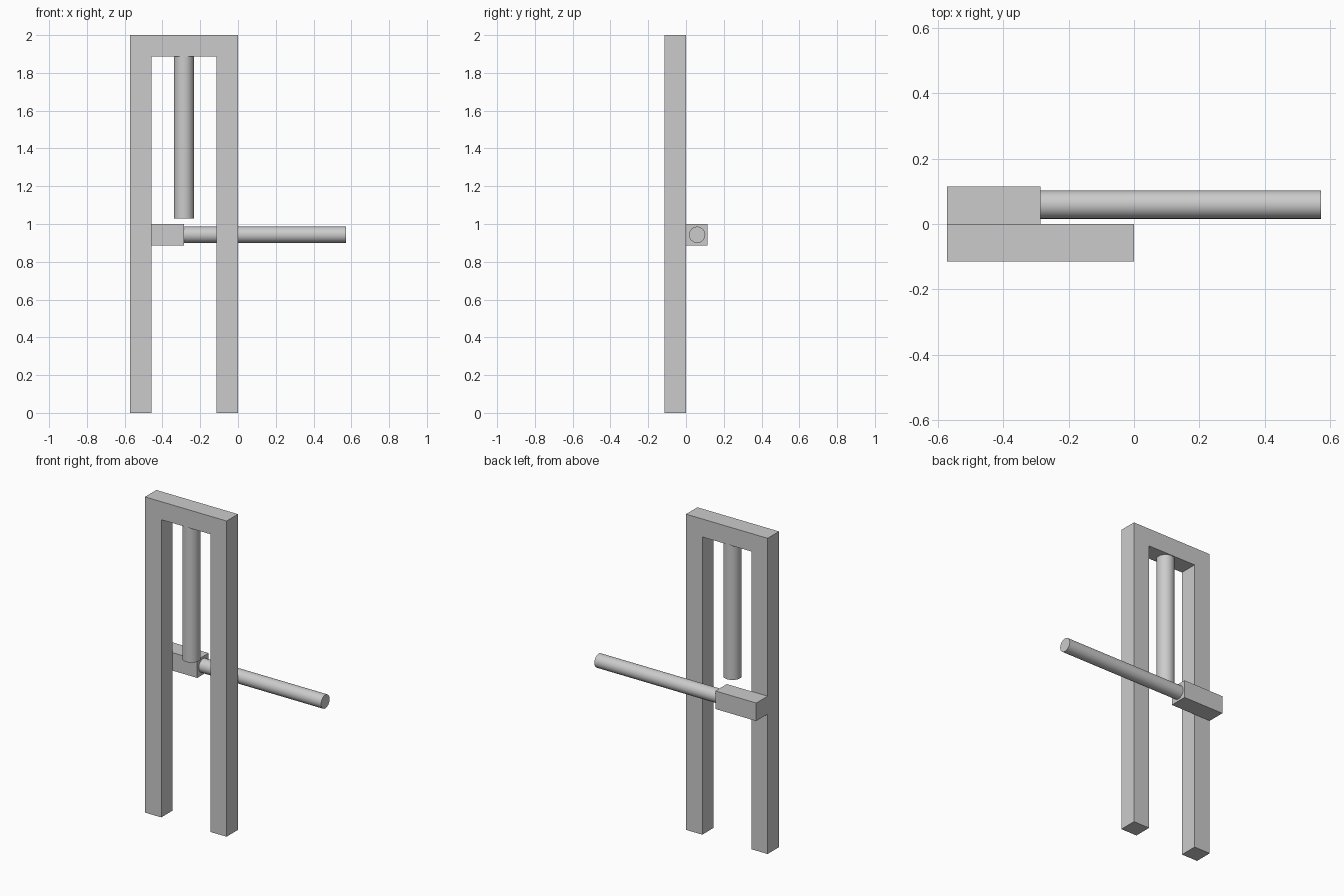
import bpy
import bmesh
import math
from mathutils import Matrix

default = bpy.data.objects.get("Cube")
if default:
    bpy.data.objects.remove(default, do_unlink=True)

grey = bpy.data.materials.new("plain grey")
grey.use_nodes = True
colour = (0.6, 0.6, 0.6, 1)
grey.diffuse_color = colour
grey.node_tree.nodes["Principled BSDF"].inputs["Base Color"].default_value = colour

T = 0.114            # thickness of the square bars
LEFT, MID = -0.572, -0.286
ROD_LENGTH = 0.857


def add_object(name, bm):
    bmesh.ops.recalc_face_normals(bm, faces=bm.faces)
    mesh = bpy.data.meshes.new(name)
    bm.to_mesh(mesh)
    bm.free()
    mesh.materials.append(grey)
    obj = bpy.data.objects.new(name, mesh)
    bpy.context.collection.objects.link(obj)
    return obj


def prism(name, outline, y0, y1):
    """Extrude an x-z outline from y0 to y1."""
    bm = bmesh.new()
    face = bm.faces.new([bm.verts.new((x, y0, z)) for x, z in outline])
    new = bmesh.ops.extrude_face_region(bm, geom=[face])["geom"]
    verts = [g for g in new if isinstance(g, bmesh.types.BMVert)]
    bmesh.ops.translate(bm, verts=verts, vec=(0, y1 - y0, 0))
    return add_object(name, bm)


def rod(name, radius, centre, turn=0.0):
    bm = bmesh.new()
    place = Matrix.Translation(centre) @ Matrix.Rotation(turn, 4, "Y")
    bmesh.ops.create_cone(bm, cap_ends=True, segments=48, radius1=radius,
                          radius2=radius, depth=ROD_LENGTH, matrix=place)
    obj = add_object(name, bm)
    for face in obj.data.polygons:
        face.use_smooth = len(face.vertices) == 4
    for edge in obj.data.edges:
        a, b = (obj.data.vertices[i].co for i in edge.vertices)
        edge.use_edge_sharp = (a - b).length < ROD_LENGTH / 2
    # Keep the long seams smooth and only the cap rims sharp
    return obj


# Upright frame: two legs joined by a top bar
prism("upright_frame",
      [(LEFT, 0), (LEFT + T, 0), (LEFT + T, 2 - T), (-T, 2 - T),
       (-T, 0), (0, 0), (0, 2), (LEFT, 2)], -T, 0)

# Rod hanging from the top bar
rod("hanging_rod", 0.053, (MID, -T / 2, 2 - T - ROD_LENGTH / 2))

# Block behind the leg, with the sideways rod it holds
prism("rear_block", [(LEFT, 1 - T), (MID, 1 - T), (MID, 1), (LEFT, 1)], 0, T)
rod("sideways_rod", 0.043, (MID + ROD_LENGTH / 2, T / 2 + 0.002, 1 - T / 2),
    math.pi / 2)
